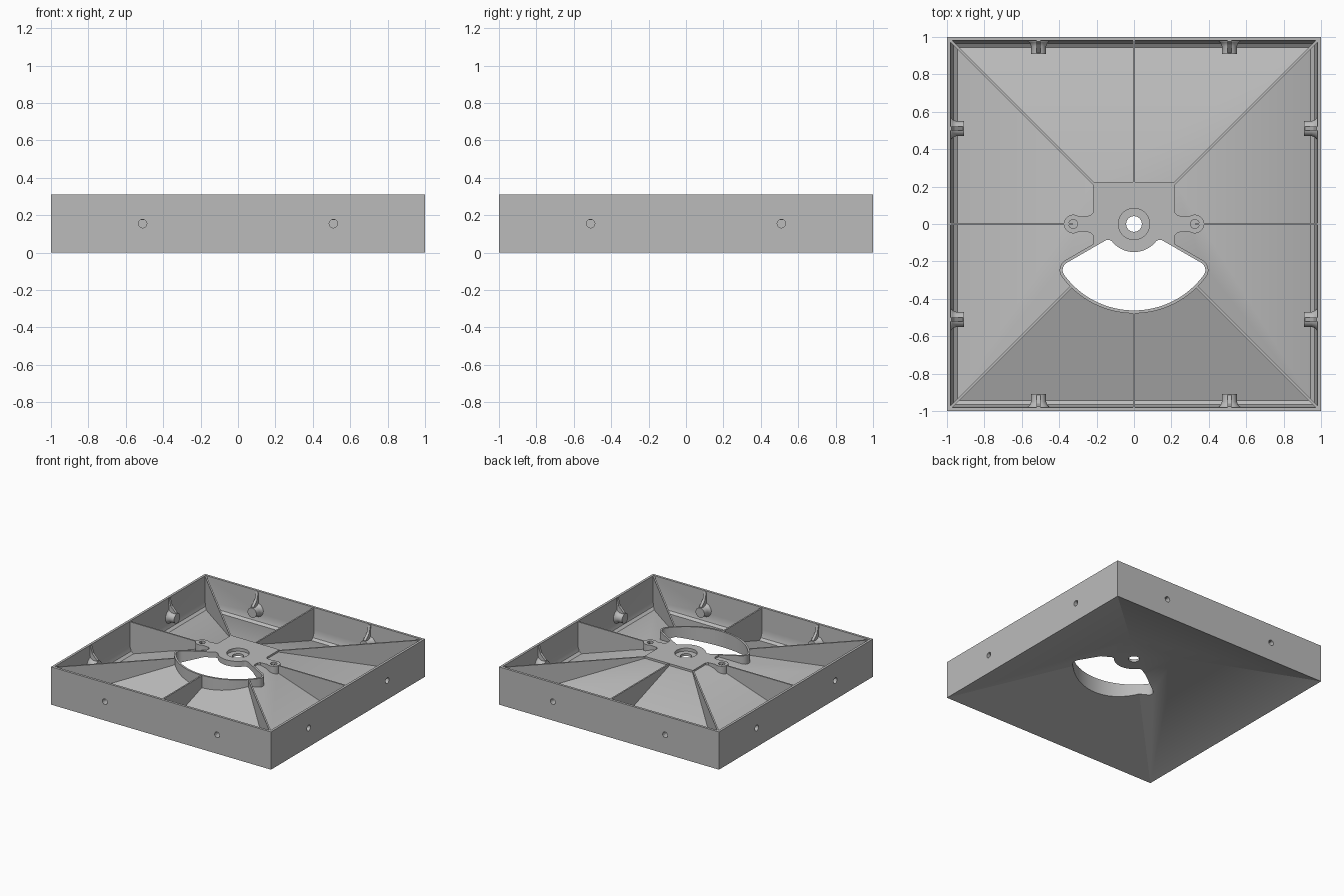
import bpy, bmesh
from math import sin, cos, asin, radians, pi, sqrt
from mathutils import Matrix, Vector

if "Cube" in bpy.data.objects:
    bpy.data.objects.remove(bpy.data.objects["Cube"], do_unlink=True)

GREY = bpy.data.materials.new("light_grey")
GREY.use_nodes = True
GREY.diffuse_color = (0.5, 0.5, 0.5, 1)
GREY.node_tree.nodes["Principled BSDF"].inputs["Base Color"].default_value = (0.5, 0.5, 0.5, 1)

TOP = 0.31      # rim height
HUB = 0.22      # half width of the raised centre
parts = []


def loft(name, rings, matrix=None, cutter=False):
    """Closed solid through rings of equal point count."""
    bm = bmesh.new()
    loops = [[bm.verts.new(p) for p in ring] for ring in rings]
    n = len(loops[0])
    for a, b in zip(loops, loops[1:]):
        for i in range(n):
            j = (i + 1) % n
            bm.faces.new((a[i], a[j], b[j], b[i]))
    bm.faces.new(loops[0])
    bm.faces.new(loops[-1])
    if matrix:
        bm.transform(matrix)
    bmesh.ops.recalc_face_normals(bm, faces=bm.faces)
    mesh = bpy.data.meshes.new(name)
    bm.to_mesh(mesh)
    bm.free()
    mesh.materials.append(GREY)
    ob = bpy.data.objects.new(name, mesh)
    bpy.context.scene.collection.objects.link(ob)
    if cutter:
        ob.hide_render = True
    else:
        parts.append(ob)
    return ob


def square(h, z):
    return [(h, h, z), (-h, h, z), (-h, -h, z), (h, -h, z)]


def circle(r, z, n=32, x=0, y=0):
    return [(x + r * cos(2 * pi * i / n), y + r * sin(2 * pi * i / n), z) for i in range(n)]


def arc(cx, cy, r, start, end, n=10):
    angles = [radians(start + (end - start) * i / n) for i in range(n + 1)]
    return [(cx + r * cos(a), cy + r * sin(a)) for a in angles]


def prism(name, outline, z0, z1, cutter=False):
    return loft(name, [[(x, y, z) for x, y in outline] for z in (z0, z1)], cutter=cutter)


def mirrored(half):
    """Close a right-hand outline, whose ends lie on x = 0, with its mirror image."""
    return half + [(-x, y) for x, y in reversed(half[1:-1])]


def boolean(target, other, operation="DIFFERENCE"):
    mod = target.modifiers.new("cut", "BOOLEAN")
    mod.operation = operation
    mod.solver = "EXACT"
    mod.object = other
    with bpy.context.temp_override(object=target, active_object=target):
        bpy.ops.object.modifier_apply(modifier=mod.name)


def sector(t):
    """Rounded 120 degree window around the hub, grown outward by t."""
    r0, r1, f0, f1, edge = 0.15, 0.462, 0.03, 0.045, -30
    d0 = asin(f0 / (r0 + f0)) * 180 / pi
    d1 = asin(f1 / (r1 - f1)) * 180 / pi
    a0, a1 = radians(edge - d0), radians(edge - d1)
    half = arc(0, 0, r0 - t, -90, edge - d0)
    half += arc((r0 + f0) * cos(a0), (r0 + f0) * sin(a0), f0 + t, 180 + edge - d0, 90 + edge)[1:]
    half += arc((r1 - f1) * cos(a1), (r1 - f1) * sin(a1), f1 + t, 90 + edge, edge - d1)
    half += arc(0, 0, r1 + t, edge - d1, -90, 16)[1:]
    half[0], half[-1] = (0, half[0][1]), (0, half[-1][1])
    return mirrored(half)


# Tray: walls, filleted inner edge and sloping floor
tray = loft("tray", [square(h, z) for h, z in (
    (HUB, 0.265), (1, 0), (1, TOP), (0.98, TOP), (0.976, 0.1),
    (0.966, 0.068), (0.945, 0.052), (HUB, 0.295))])

# Hub plate with two screw tabs, joined to the window collar
tab = [(HUB, 0.06), (0.235, 0.045), (0.285, 0.04)] + arc(0.325, 0, 0.05, 120, 0)
tab += [(x, -y) for x, y in reversed(tab[:-1])]
hub = prism("hub_plate", mirrored([(0, 0.225), (HUB, 0.225)] + tab + [(HUB, -0.2), (0, -0.2)]), 0.05, TOP)
collar = prism("window_collar", sector(0.016), 0.05, TOP, cutter=True)
boolean(hub, collar, "UNION")

# Openings through the centre
underside = loft("underside_cutter", [square(1, 0), square(HUB, 0.266)], cutter=True)
window = prism("window_cutter", sector(0), -0.1, 0.5, cutter=True)
bore = loft("bore_cutter", [circle(0.042, -0.1), circle(0.042, 0.285),
                            circle(0.084, 0.285), circle(0.084, 0.5)], cutter=True)
tab_holes = [loft("tab_hole_cutter", [circle(0.024, z, 16, x) for z in (0.265, 0.5)], cutter=True)
             for x in (-0.325, 0.325)]
boolean(hub, underside)
for c in [window, bore] + tab_holes:
    boolean(hub, c)
for c in (window, bore):
    boolean(tray, c)
cutters = [collar, underside, window, bore] + tab_holes


# Ribs from the hub out to the walls and corners
def rib(name, angle, start, stretch=1):
    def floor(d):
        return 0.28 + (d - HUB) * (0.03 - 0.28) / (0.98 - HUB)
    end, top = 0.982, TOP - 0.004
    side = [(start, floor(start)), (end, floor(end)), (end, top), (start, top)]
    rings = [[(d * stretch, y, z) for d, z in side] for y in (-0.006, 0.006)]
    loft(name, rings, Matrix.Rotation(radians(angle), 4, "Z"))


rib("rib_left", 0, 0.33)
rib("rib_right", 180, 0.33)
rib("rib_back", 90, 0.215)
rib("rib_front", 270, 0.468)
for angle, start in ((45, 0.215), (135, 0.215), (225, 0.338), (315, 0.338)):
    rib("corner_rib", angle, start, sqrt(2))

# Screw bosses with a fin above, two on each wall
to_wall = Matrix.Rotation(radians(-90), 4, "X")
for turn in range(4):
    spin = Matrix.Rotation(turn * pi / 2, 4, "Z")
    for x in (-0.51, 0.51):
        place = spin @ Matrix.Translation((x, -1, 0.155)) @ to_wall
        boss = loft("screw_boss", [circle(r, d, 24) for r, d in (
            (0.058, 0.015), (0.056, 0.024), (0.046, 0.034), (0.04, 0.05), (0.04, 0.09))], place)
        side = [(0.015, 0.02), (0.085, 0.02), (0.085, 0.045), (0.04, 0.09), (0.024, 0.148), (0.015, 0.148)]
        loft("boss_fin", [[(w, -z, d) for d, z in side] for w in (-0.011, 0.011)], place)
        hole = loft("screw_hole_cutter", [circle(0.023, d, 12) for d in (-0.1, 0.065)], place, cutter=True)
        boolean(tray, hole)
        boolean(boss, hole)
        cutters.append(hole)

for c in cutters:
    bpy.data.objects.remove(c, do_unlink=True)

# Smooth the curved walls, keep edges sharp
bpy.ops.object.select_all(action="DESELECT")
for ob in parts:
    ob.select_set(True)
bpy.context.view_layer.objects.active = tray
bpy.ops.object.shade_smooth_by_angle(angle=radians(25))
